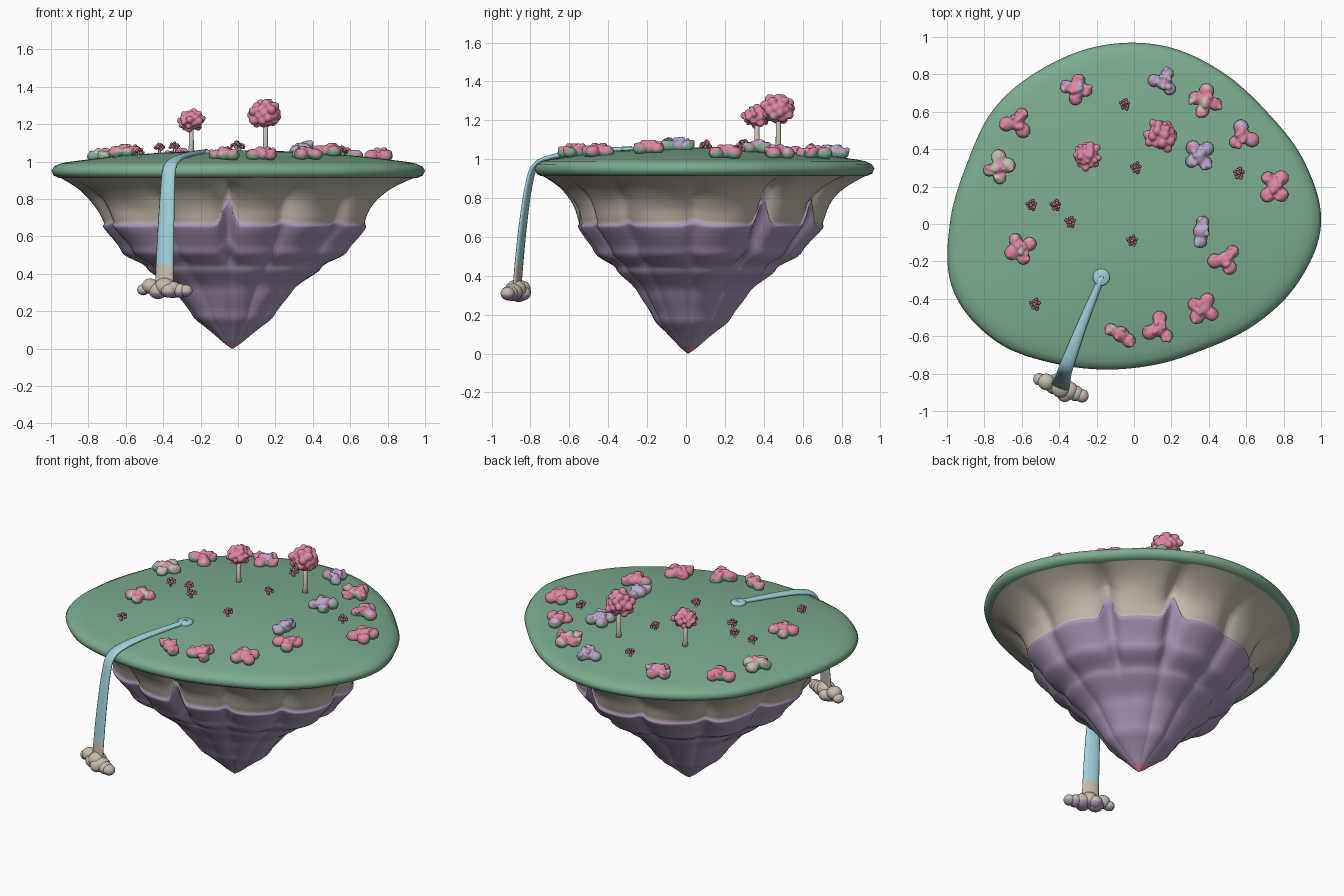
import bpy, bmesh, math, random
from mathutils import Vector, Matrix, noise

random.seed(4)
if "Cube" in bpy.data.objects:
    bpy.data.objects.remove(bpy.data.objects["Cube"])


def material(name, *rgb):
    m = bpy.data.materials.new(name)
    m.use_nodes = True
    m.diffuse_color = (*rgb, 1)
    m.node_tree.nodes["Principled BSDF"].inputs["Base Color"].default_value = (*rgb, 1)
    return m


GRASS = material("grass green", .2, .415, .275)
STONE = material("warm stone", .57, .51, .43)
PURPLE = material("purple rock", .4, .31, .48)
PINK = material("blossom pink", .73, .24, .36)
LILAC = material("lilac", .49, .4, .62)
WATER = material("pale water", .35, .64, .7)
ROSE = material("dusky rose", .45, .16, .24)


def finish(name, bm, mats):
    bmesh.ops.recalc_face_normals(bm, faces=bm.faces)
    for f in bm.faces:
        f.smooth = True
    me = bpy.data.meshes.new(name)
    bm.to_mesh(me)
    bm.free()
    for m in mats:
        me.materials.append(m)
    ob = bpy.data.objects.new(name, me)
    bpy.context.collection.objects.link(ob)
    return ob


def melt(bm, voxel):
    """Fuse overlapping balls into one soft lumpy skin."""
    ob = finish("soft_lump", bm, [])
    mod = ob.modifiers.new("fuse", "REMESH")
    mod.mode = "VOXEL"
    mod.voxel_size = voxel
    ob.modifiers.new("soften", "SMOOTH").iterations = 2
    out = bmesh.new()
    out.from_mesh(ob.evaluated_get(bpy.context.evaluated_depsgraph_get()).to_mesh())
    bpy.data.meshes.remove(ob.data)
    return out


def spline(pts, t, closed=False):
    """Catmull-Rom through floats or vectors."""
    n = len(pts)
    i = math.floor(t) if closed else min(int(t), n - 2)
    u = t - i
    pick = (lambda k: pts[k % n]) if closed else (lambda k: pts[max(0, min(n - 1, k))])
    a, b, c, d = (pick(i + k) for k in (-1, 0, 1, 2))
    return (b * 2 + (c - a) * u + (a * 2 - b * 5 + c * 4 - d) * u * u
            + (b * 3 - a - c * 3 + d) * u ** 3) * .5


def loft(name, rings, mats, rule=lambda row: 0):
    """Skin a stack of closed rings, colouring by row."""
    bm = bmesh.new()
    rows = [[bm.verts.new(p) for p in ring] for ring in rings]
    n = len(rows[0])
    for k in range(len(rows) - 1):
        for j in range(n):
            f = bm.faces.new((rows[k][j], rows[k][(j + 1) % n],
                              rows[k + 1][(j + 1) % n], rows[k + 1][j]))
            f.material_index = rule(k)
    for row, k in ((rows[0], 0), (rows[-1], len(rows) - 2)):
        bm.faces.new(row).material_index = rule(k)
    return finish(name, bm, mats)


# Island outline, radius every 20 degrees
RIM = [1.0, .97, .93, .94, .965, .97, .965, .97, .95, .985, 1.03, .97,
       .86, .79, .76, .77, .84, .93]
SEG = 176


def rim(a):
    return spline(RIM, a / math.tau * len(RIM), True)


def dome(f):
    return 1.06 - .075 * f * f


def ground(x, y):
    return dome(math.hypot(x, y) / rim(math.atan2(y, x) % math.tau))


# Grass cap with a rounded lip
angles = [j * math.tau / SEG for j in range(SEG)]
cap = [(f / 20, dome(f / 20)) for f in range(1, 19)]
cap += [(.95, .99), (.985, .974), (1, .952), (.988, .926), (.96, .913), (.7, .913)]
loft("grass_cap", [[(f * rim(a) * math.cos(a), f * rim(a) * math.sin(a), z)
                    for a in angles] for f, z in cap], [GRASS])

# Hanging rock: lobed and stepped, creases spaced evenly round it
LOBES, PHASE = 11, math.radians(36)
STEPS = [Vector(p) for p in (
    (.965, .92), (.905, .89), (.84, .85), (.785, .80), (.75, .75), (.73, .70), (.72, .67),
    (.725, .65), (.69, .61), (.63, .55), (.59, .5), (.49, .45), (.455, .41),
    (.355, .34), (.305, .28), (.245, .21), (.21, .16), (.155, .118), (.095, .07),
    (.05, .032), (.004, 0))]
EDGE, SUB = 6, 4
TALL = [0, 1, 7]


def rock_ring(t):
    base = spline(STEPS, t)
    ring = []
    for a in angles:
        # Purple spikes climb the creases
        u = (a - PHASE) / math.tau * LOBES
        near = abs(u - round(u))
        tall = .165 if round(u) % LOBES in TALL else .02
        lift = tall * max(0, 1 - near / .2) ** 1.5
        lift *= max(0, 1 - abs(base.y - STEPS[EDGE].y) / .25)
        crease = 1 - abs(math.sin(math.pi * u)) ** .6
        depth = .085 * min(1, t / 3) * (1 if t < 11 else .7)
        r = (base.x + .3 * lift) * (1 - depth * crease)
        lump = noise.noise(Vector((math.cos(a) * 2.5, math.sin(a) * 2.5, base.y * 5)))
        r *= 1 + .04 * lump * min(1, t / 4)
        s = 1 - base.x
        ring.append((r * rim(a) * math.cos(a) - .03 * s,
                     r * rim(a) * math.sin(a) + .01 * s, max(base.y + lift, 0)))
    return ring


last = (len(STEPS) - 1) * SUB
loft("hanging_rock", [rock_ring(k / SUB) for k in range(last + 1)], [STONE, PURPLE, PINK],
     lambda k: 0 if k < EDGE * SUB else 1 if k < last - 4 else 2)

# Stream that spills over the lip and falls
PATH = [Vector(p) for p in (
    (-.17, -.28, 1.053), (-.27, -.52, 1.036), (-.335, -.69, 1.01), (-.366, -.775, .965),
    (-.376, -.81, .86), (-.385, -.84, .65), (-.392, -.86, .45), (-.395, -.87, .32))]
WIDTH = [.016, .026, .034, .038, .041, .047, .051, .052]
across = Vector((.93, -.36, 0))
rings = []
for k in range((len(PATH) - 1) * 6 + 1):
    t = k / 6
    tangent = spline(PATH, min(t + .05, 7)) - spline(PATH, max(t - .05, 0))
    up = tangent.cross(across).normalized() * .014
    side = across * spline(WIDTH, t)
    rings.append([spline(PATH, t) + side * math.cos(q * math.pi / 6) + up * math.sin(q * math.pi / 6)
                  for q in range(12)])
loft("waterfall", rings, [WATER, STONE], lambda k: k >= 36)

# Round spring pool
loft("spring_pool", [[(-.175 + r * math.cos(a), -.285 + r * math.sin(a), z) for a in angles[::4]]
                     for r, z in ((.045, 1.03), (.045, 1.058), (.038, 1.063))], [WATER])


def ball(bm, pos, radius, flat=1.0, detail=2):
    mat = Matrix.Translation(pos) @ Matrix.Diagonal((1, 1, flat, 1))
    bmesh.ops.create_icosphere(bm, subdivisions=detail, radius=radius, matrix=mat)


# Foam where the water ends, purple beneath
bm = bmesh.new()
for off, r, z in ((-.125, .033, .315), (-.085, .045, .335), (-.04, .05, .31), (0, .055, .33),
                  (.045, .05, .315), (.085, .042, .31), (.12, .036, .31)):
    ball(bm, Vector((-.39, -.875, z)) + across * off, r, .9, 3)
for x, y in ((-.37, -.91), (-.41, -.84)):
    ball(bm, (x, y, .31), .042, .9, 3)
for f in bm.faces:
    f.material_index = f.calc_center_median().z < .3
finish("foam", bm, [STONE, PURPLE])


def blossom_clump(name, x, y, lobes, phase, main, accent, amount):
    """Low lobed bush: green skirts, blossom above with accent patches."""
    bm = bmesh.new()
    z = ground(x, y)
    ball(bm, (x, y, z + .022), .045, .85)
    for k in range(lobes):
        a = math.radians(phase) + k * math.tau / lobes + random.uniform(-.2, .2)
        d = random.uniform(.048, .06)
        px, py = x + d * math.cos(a), y + d * math.sin(a)
        ball(bm, (px, py, z + .018), random.uniform(.034, .042), .85)
        for _ in range(3):
            ball(bm, (px + random.uniform(-.024, .024), py + random.uniform(-.024, .024),
                      z + .036), .015)
    for _ in range(5):
        ball(bm, (x + random.uniform(-.03, .03), y + random.uniform(-.03, .03), z + .049), .016)
    bm = melt(bm, .006)
    for f in bm.faces:
        c = f.calc_center_median()
        if c.z < z + .02 + .035 * noise.noise(c * 16):
            f.material_index = 1
        elif noise.noise(c * 26) > amount:
            f.material_index = 2
    finish(name, bm, [main, GRASS, accent])


for i, spec in enumerate((
        (-.31, .72, 4, 80, PINK, LILAC, .1), (.16, .76, 3, 60, LILAC, PINK, .3),
        (.385, .66, 4, 80, PINK, STONE, .2), (-.63, .545, 3, 60, PINK, LILAC, .4),
        (.58, .47, 3, 90, PINK, LILAC, .4), (-.72, .305, 4, 10, STONE, PINK, .25),
        (.35, .36, 4, 40, LILAC, PINK, .3), (.755, .2, 4, 45, PINK, STONE, .5),
        (.36, -.04, 2, 75, LILAC, PINK, .5), (-.61, -.13, 4, 20, PINK, STONE, .2),
        (.49, -.19, 3, 60, PINK, LILAC, .5), (.37, -.45, 4, 60, PINK, LILAC, .5),
        (.13, -.56, 3, 90, PINK, LILAC, .5), (-.07, -.59, 2, 150, PINK, STONE, .35))):
    blossom_clump(f"blossom_bush_{i + 1}", *spec)

# Little flower sprigs
for i, (x, y) in enumerate(((-.05, .64), (.01, .3), (.56, .27), (-.55, .1), (-.42, .1),
                            (-.34, .01), (-.01, -.09), (-.53, -.43))):
    bm = bmesh.new()
    z = ground(x, y)
    bmesh.ops.create_cone(bm, segments=8, radius1=.008, radius2=.006, depth=.04,
                          matrix=Matrix.Translation((x, y, z + .012)))
    stem = len(bm.faces)
    for k in range(12):
        a = k * 2.4
        d = .026 * math.sqrt(k / 11)
        ball(bm, (x + d * math.cos(a), y + d * math.sin(a), z + .044 - d * .6
                  + random.uniform(-.008, .008)), random.uniform(.009, .012), 1, 1)
    bm.faces.ensure_lookup_table()
    for f in bm.faces[stem:]:
        f.material_index = 1
    finish(f"flower_sprig_{i + 1}", bm, [STONE, ROSE])

# Blossom trees: tapered trunk and lumpy crown
for i, (x, y, top, size) in enumerate(((-.25, .365, 1.22, .056), (.147, .475, 1.252, .07))):
    z = ground(x, y)
    loft(f"tree_trunk_{i + 1}", [[(x + r * math.cos(a), y + r * math.sin(a), h) for a in angles[::16]]
                                 for r, h in ((.02, z - .02), (.014, z + .03), (.012, top))], [STONE])
    bm = bmesh.new()
    ball(bm, (x, y, top), size, .85, 3)
    for k in range(34):
        h = 1 - 2 * (k + .5) / 34
        s = math.sqrt(1 - h * h)
        d = size * random.uniform(.8, 1.2)
        ball(bm, (x + d * s * math.cos(k * 2.4), y + d * s * math.sin(k * 2.4), top + d * h * .8),
             size * random.uniform(.22, .4))
    bm = melt(bm, .006)
    for f in bm.faces:
        f.material_index = noise.noise(f.calc_center_median() * 30) > .55
    finish(f"tree_crown_{i + 1}", bm, [PINK, LILAC])
